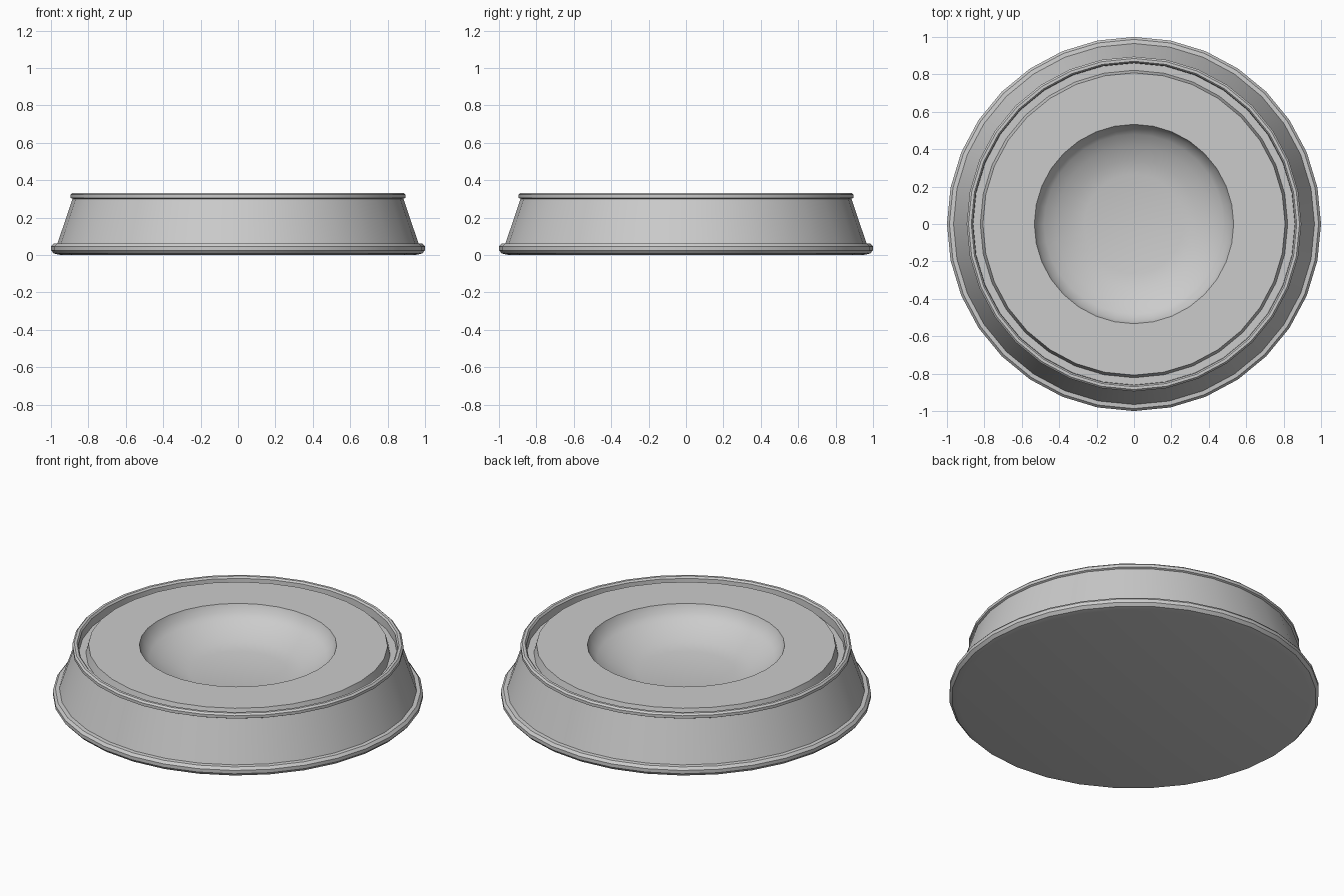
import bpy, bmesh
from math import cos, sin, tau, radians

if "Cube" in bpy.data.objects:
    bpy.data.objects.remove(bpy.data.objects["Cube"])

SIDES = 32


def lathe(name, profile):
    """Revolve (radius, z) points around z; radius 0 ends become poles."""
    bm = bmesh.new()
    rings = []
    for r, z in profile:
        if r == 0:
            rings.append([bm.verts.new((0, 0, z))] * SIDES)
        else:
            rings.append([bm.verts.new((r * cos(tau * i / SIDES), r * sin(tau * i / SIDES), z))
                          for i in range(SIDES)])
    for a, b in zip(rings, rings[1:]):
        for i in range(SIDES):
            j = (i + 1) % SIDES
            bm.faces.new(dict.fromkeys((a[i], a[j], b[j], b[i])))
    bmesh.ops.recalc_face_normals(bm, faces=bm.faces)
    mesh = bpy.data.meshes.new(name)
    bm.to_mesh(mesh)
    bm.free()
    obj = bpy.data.objects.new(name, mesh)
    bpy.context.collection.objects.link(obj)
    bpy.ops.object.select_all(action='DESELECT')
    obj.select_set(True)
    bpy.context.view_layer.objects.active = obj
    bpy.ops.object.shade_smooth_by_angle(angle=radians(35))
    return obj


# Pet-dish style bowl as one closed profile, from underside to bowl floor
lathe("dish", [
    (0, 0), (0.95, 0),                                      # underside
    (0.985, 0.008), (1.0, 0.025), (1.0, 0.045),             # rounded foot
    (0.987, 0.06), (0.965, 0.062),
    (0.885, 0.30),                                          # sloping wall
    (0.895, 0.305), (0.895, 0.322), (0.885, 0.332),         # top lip
    (0.87, 0.332), (0.862, 0.322), (0.86, 0.275),
    (0.822, 0.275), (0.808, 0.326),                         # groove
    (0.533, 0.326),                                         # flat annulus
    (0.517, 0.283), (0.48, 0.25), (0.42, 0.215),            # bowl
    (0.345, 0.184), (0.265, 0.165), (0, 0.165),
])
